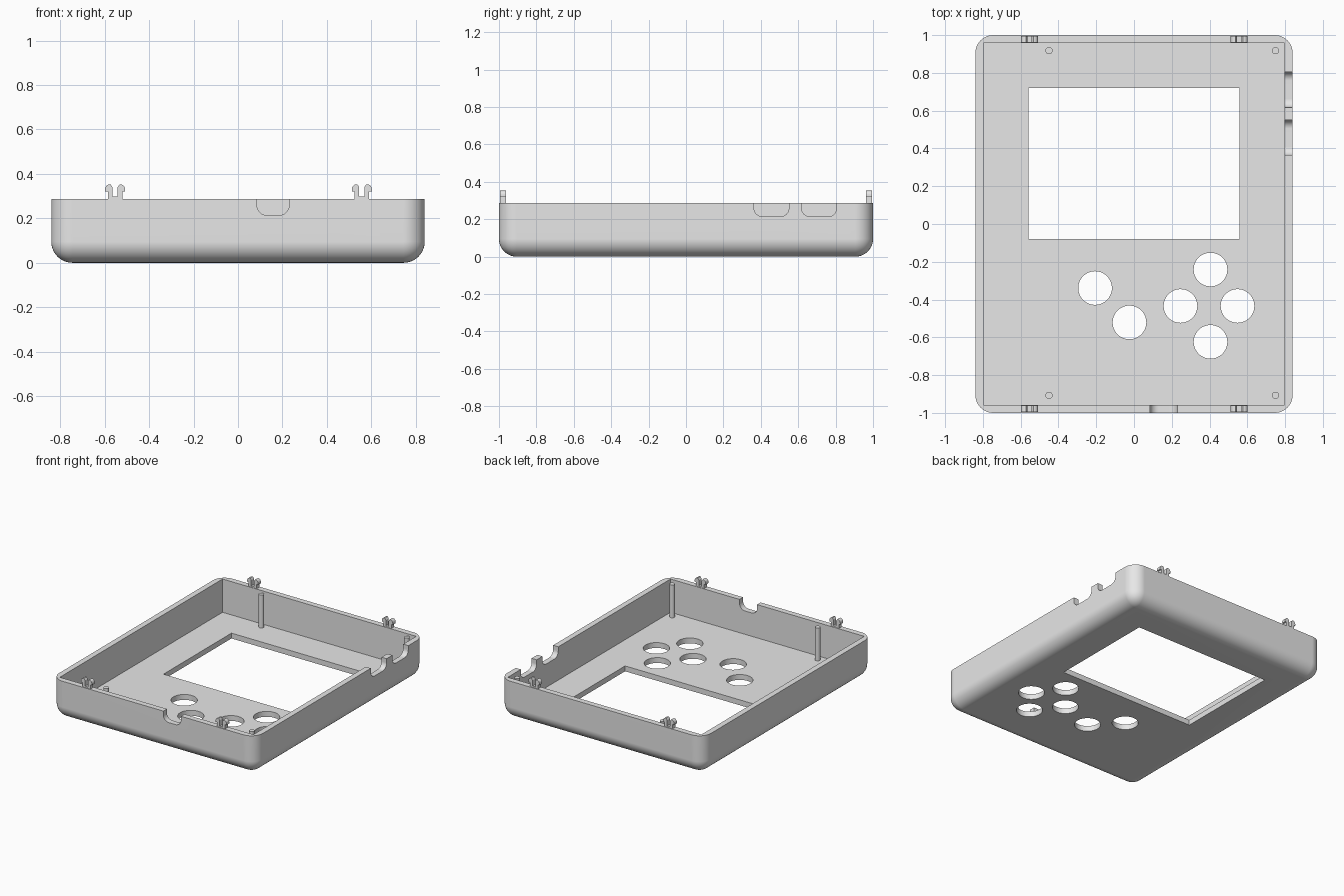
import bpy, bmesh, math
from mathutils import Vector

if "Cube" in bpy.data.objects:
    bpy.data.objects.remove(bpy.data.objects["Cube"], do_unlink=True)

grey = bpy.data.materials.new("grey plastic")
grey.use_nodes = True
grey.diffuse_color = (0.8, 0.8, 0.8, 1)
grey.node_tree.nodes["Principled BSDF"].inputs["Base Color"].default_value = (0.8, 0.8, 0.8, 1)

HALF_X, HALF_Y, RIM = 0.84, 1.0, 0.288
WALL, FLOOR, ROUND = 0.042, 0.04, 0.095


def make_object(name, bm):
    bmesh.ops.recalc_face_normals(bm, faces=bm.faces)
    mesh = bpy.data.meshes.new(name)
    bm.to_mesh(mesh)
    bm.free()
    mesh.materials.append(grey)
    obj = bpy.data.objects.new(name, mesh)
    bpy.context.collection.objects.link(obj)
    return obj


def box_bmesh(lo, hi):
    bm = bmesh.new()
    bmesh.ops.create_cube(bm, size=1)
    lo, hi = Vector(lo), Vector(hi)
    for v in bm.verts:
        v.co = (lo + hi) / 2 + v.co * (hi - lo)
    return bm


def cylinder(name, x, y, radius, z0, z1, sides):
    bm = bmesh.new()
    bmesh.ops.create_cone(bm, cap_ends=True, segments=sides, radius1=radius,
                          radius2=radius, depth=z1 - z0)
    bmesh.ops.translate(bm, verts=bm.verts, vec=(x, y, (z0 + z1) / 2))
    return make_object(name, bm)


def extrude(name, points, vec):
    bm = bmesh.new()
    face = bm.faces.new([bm.verts.new(p) for p in points])
    new = bmesh.ops.extrude_face_region(bm, geom=[face])["geom"]
    bmesh.ops.translate(bm, vec=vec, verts=[g for g in new if isinstance(g, bmesh.types.BMVert)])
    return make_object(name, bm)


def arc(cx, cz, r, start, end, steps=8):
    angles = [math.radians(start + (end - start) * i / steps) for i in range(steps + 1)]
    return [(cx + r * math.cos(a), cz + r * math.sin(a)) for a in angles]


def notch_profile(lo, hi, bottom=0.214, r=0.045):
    return ([(hi, 0.4), (lo, 0.4)] + arc(lo + r, bottom + r, r, 180, 270)
            + arc(hi - r, bottom + r, r, 270, 360))


def shade(obj):
    bpy.ops.object.select_all(action="DESELECT")
    obj.select_set(True)
    bpy.context.view_layer.objects.active = obj
    bpy.ops.object.shade_smooth_by_angle(angle=math.radians(30))


# Outer tray, rounded everywhere except along the open rim
bm = box_bmesh((-HALF_X, -HALF_Y, 0), (HALF_X, HALF_Y, RIM))
rounded = [e for e in bm.edges if min(v.co.z for v in e.verts) < 0.01]
bmesh.ops.bevel(bm, geom=rounded, offset=ROUND, offset_type="OFFSET", segments=10,
                profile=0.5, affect="EDGES", clamp_overlap=True)
shell = make_object("case_shell", bm)

# Cutters: cavity, screen window, button holes and port notches
ix, iy = HALF_X - WALL, HALF_Y - WALL
cutters = [
    make_object("cavity_cutter", box_bmesh((-ix, -iy, FLOOR), (ix, iy, 0.5))),
    make_object("window_cutter", box_bmesh((-0.558, -0.08, -0.1), (0.558, 0.72, 0.2))),
]
buttons = [(-0.206, -0.339), (-0.024, -0.521), (0.246, -0.434),
           (0.405, -0.241), (0.548, -0.434), (0.405, -0.624)]
for x, y in buttons:
    cutters.append(cylinder("button_cutter", x, y, 0.089, -0.1, 0.2, 48))
cutters.append(extrude("front_notch_cutter",
                       [(x, -1.1, z) for x, z in notch_profile(0.085, 0.23)], (0, 0.2, 0)))
for lo, hi in ((0.364, 0.55), (0.618, 0.805)):
    cutters.append(extrude("side_notch_cutter",
                           [(0.74, y, z) for y, z in notch_profile(lo, hi)], (0.2, 0, 0)))

bpy.context.view_layer.objects.active = shell
for cutter in cutters:
    cutter.hide_render = True
    mod = shell.modifiers.new("cut", "BOOLEAN")
    mod.operation, mod.solver, mod.object = "DIFFERENCE", "EXACT", cutter
    bpy.ops.object.modifier_apply(modifier=mod.name)
    bpy.data.objects.remove(cutter, do_unlink=True)
shade(shell)
normals = shell.modifiers.new("even normals", "WEIGHTED_NORMAL")
normals.keep_sharp = True

# Slim posts standing on the floor
for x, side_x in ((-0.45, "right"), (0.749, "left")):
    for y, side_y in ((-0.907, "front"), (0.918, "back")):
        shade(cylinder(f"post_{side_y}_{side_x}", x, y, 0.019, FLOOR - 0.01, 0.285, 24))

# Two-pronged snap clips on the front and back rims
half = ([(0.0115, 0.298), (0.0115, 0.34), (0.02, 0.353)]
        + arc(0.023, 0.331, 0.022, 80, 0, 6) + [(0.045, 0.32), (0.033, 0.32), (0.033, 0.27)])
profile = half + [(-x, z) for x, z in reversed(half)]
for x, side_x in ((-0.553, "right"), (0.557, "left")):
    for y, side_y in ((-0.995, "front"), (0.962, "back")):
        shade(extrude(f"clip_{side_y}_{side_x}", [(x + px, y, pz) for px, pz in profile],
                      (0, 0.033, 0)))
